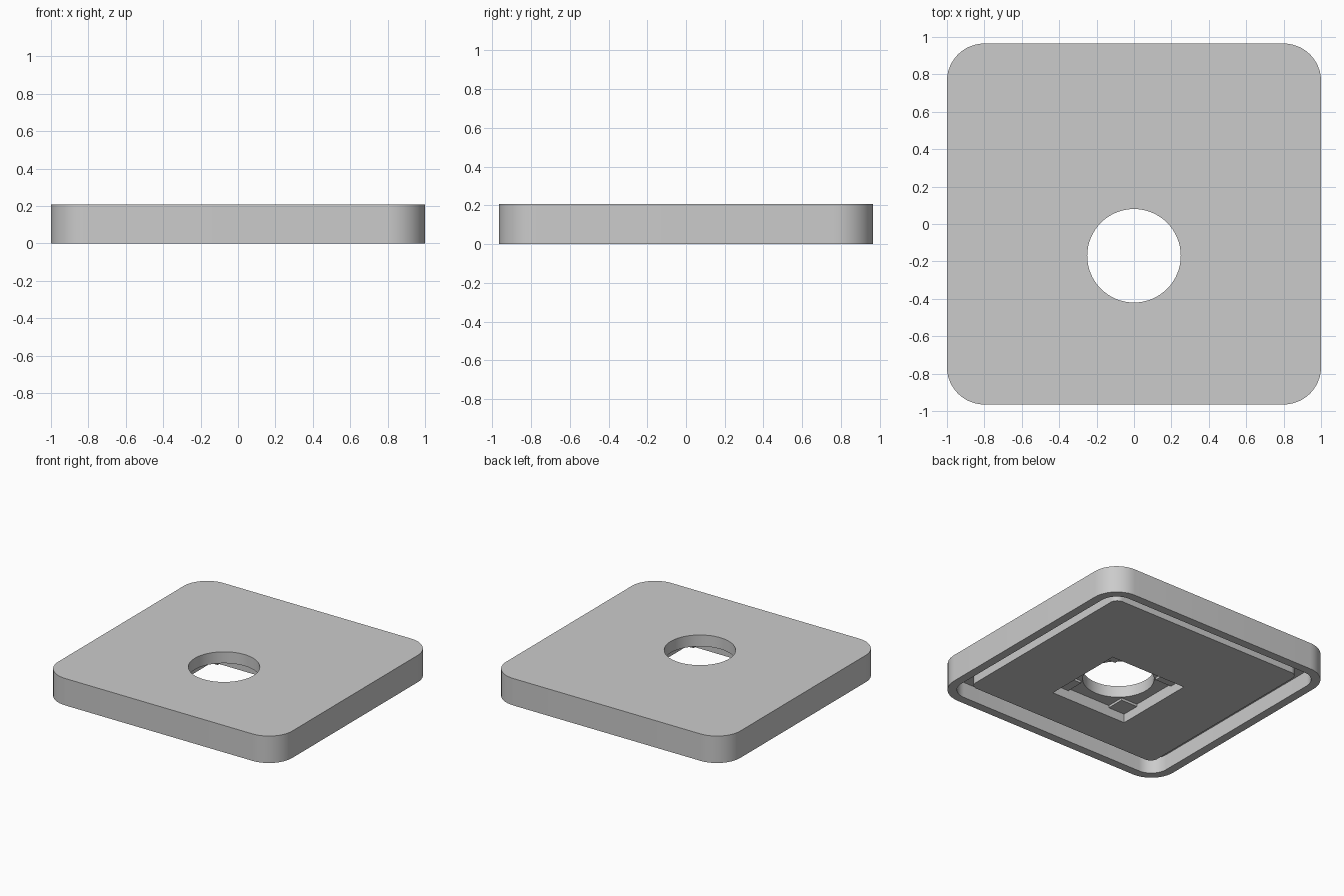
import bpy, bmesh, math
from mathutils import Matrix, Vector

cube = bpy.data.objects.get("Cube")
if cube:
    bpy.data.objects.remove(cube, do_unlink=True)

WIDTH, DEPTH, HEIGHT = 2.0, 1.93, 0.208
CORNER = 0.2
RIM, GROOVE = 0.065, 0.105           # rim width, groove width
PANEL_Z, FLOOR_Z, BLOCK_Z = 0.034, 0.12, 0.102
HOLE_Y, HOLE_R = -0.17, 0.25
POCKET, BLOCK = 0.65, 0.14

grey = bpy.data.materials.new("plain_grey")
grey.use_nodes = True
colour = (0.6, 0.6, 0.6, 1)
grey.diffuse_color = colour
grey.node_tree.nodes["Principled BSDF"].inputs["Base Color"].default_value = colour


def make_object(name, bm):
    bmesh.ops.recalc_face_normals(bm, faces=bm.faces)
    mesh = bpy.data.meshes.new(name)
    bm.to_mesh(mesh)
    bm.free()
    mesh.materials.append(grey)
    obj = bpy.data.objects.new(name, mesh)
    bpy.context.collection.objects.link(obj)
    return obj


def rounded_loop(bm, inset, radius, z, steps=12):
    """Ring of vertices around a rounded rectangle."""
    cx, cy = WIDTH / 2 - inset - radius, DEPTH / 2 - inset - radius
    verts = []
    for q, (sx, sy) in enumerate([(1, 1), (-1, 1), (-1, -1), (1, -1)]):
        for i in range(steps + 1):
            a = math.pi / 2 * (q + i / steps)
            verts.append(bm.verts.new((sx * cx + radius * math.cos(a),
                                       sy * cy + radius * math.sin(a), z)))
    return verts


def box_cutter(name, sx, sy, z0, z1):
    bm = bmesh.new()
    centre = Vector((0, HOLE_Y, (z0 + z1) / 2))
    bmesh.ops.create_cube(bm, size=1, matrix=Matrix.Translation(centre)
                          @ Matrix.Diagonal((sx, sy, z1 - z0, 1)))
    return make_object(name, bm)


# Plate: top, outer wall, bottom rim, groove and inner panel as one loft
bm = bmesh.new()
inner = RIM + GROOVE
profile = [(0, CORNER, HEIGHT), (0, CORNER, 0),
           (RIM, CORNER - RIM, 0), (RIM, CORNER - RIM, FLOOR_Z),
           (inner, 0.06, FLOOR_Z), (inner, 0.06, PANEL_Z)]
loops = [rounded_loop(bm, *p) for p in profile]
for a, b in zip(loops, loops[1:]):
    n = len(a)
    for i in range(n):
        j = (i + 1) % n
        bm.faces.new((a[i], a[j], b[j], b[i]))
bm.faces.new(loops[0])
bm.faces.new(loops[-1])
plate = make_object("cover_plate", bm)

# Square pocket underneath, with a low block left in each corner
arm = POCKET - 2 * BLOCK
cutters = [box_cutter("pocket_cutter", POCKET, POCKET, -0.1, BLOCK_Z),
           box_cutter("pocket_arm_x", POCKET, arm, -0.1, FLOOR_Z),
           box_cutter("pocket_arm_y", arm, POCKET, -0.1, FLOOR_Z)]

# Round through hole
bm = bmesh.new()
bmesh.ops.create_cone(bm, cap_ends=True, segments=64, radius1=HOLE_R, radius2=HOLE_R,
                      depth=1, matrix=Matrix.Translation((0, HOLE_Y, 0)))
cutters.append(make_object("hole_cutter", bm))

bpy.ops.object.select_all(action='DESELECT')
plate.select_set(True)
bpy.context.view_layer.objects.active = plate
for cutter in cutters:
    cutter.hide_render = True
    mod = plate.modifiers.new(cutter.name, 'BOOLEAN')
    mod.operation = 'DIFFERENCE'
    mod.solver = 'EXACT'
    mod.object = cutter
    bpy.ops.object.modifier_apply(modifier=mod.name)
    bpy.data.objects.remove(cutter, do_unlink=True)

bpy.ops.object.shade_smooth_by_angle(angle=math.radians(30))
